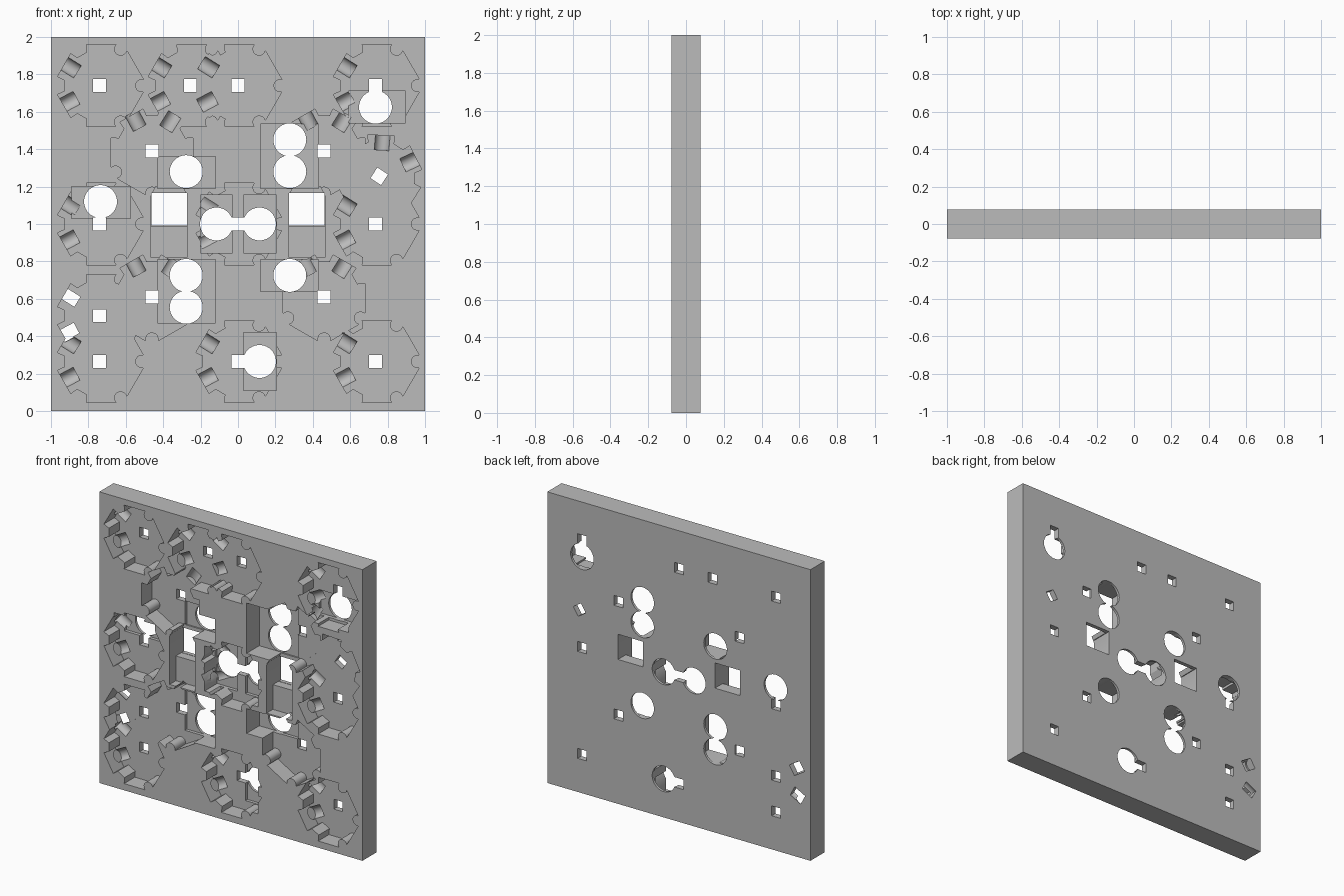
import bpy, bmesh
from math import radians, cos, sin, pi
from mathutils import Matrix, Vector

cube = bpy.data.objects.get("Cube")
if cube:
    bpy.data.objects.remove(cube, do_unlink=True)

HALF = 0.0775            # half the plate thickness
FLOOR = 0.037            # floor of the gear pockets
BOX_FLOOR = 0.06         # floor of the box pockets
OUT = 0.1                # clear of either face

grey = bpy.data.materials.new("plate grey")
grey.use_nodes = True
grey.diffuse_color = (0.5, 0.5, 0.5, 1)
grey.node_tree.nodes["Principled BSDF"].inputs["Base Color"].default_value = (0.5, 0.5, 0.5, 1)


def prism(name, points, y0, y1, matrix=None):
    """Extrude an x-z outline from y0 to y1."""
    bm = bmesh.new()
    face = bm.faces.new([bm.verts.new((x, y0, z)) for x, z in points])
    new = bmesh.ops.extrude_face_region(bm, geom=[face])["geom"]
    bmesh.ops.translate(bm, vec=(0, y1 - y0, 0),
                        verts=[v for v in new if isinstance(v, bmesh.types.BMVert)])
    bmesh.ops.recalc_face_normals(bm, faces=bm.faces)
    if matrix:
        bm.transform(matrix)
    mesh = bpy.data.meshes.new(name)
    bm.to_mesh(mesh)
    bm.free()
    obj = bpy.data.objects.new(name, mesh)
    bpy.context.collection.objects.link(obj)
    return obj


def rect(x0, x1, z0, z1):
    return [(x0, z0), (x1, z0), (x1, z1), (x0, z1)]


def disc(x, z, r, n=40):
    return [(x + r * cos(2 * pi * i / n), z + r * sin(2 * pi * i / n)) for i in range(n)]


def gear_outline():
    """Hexagon with round bites on the right corners, flared bites on the left."""
    pts = []
    for k in range(6):
        a = k * pi / 3
        if k in (0, 1, 5):
            for i in range(13):
                t = a - radians(75 + 210 * i / 12)
                pts.append((0.225 * cos(a) + 0.035 * cos(t), 0.225 * sin(a) + 0.035 * sin(t)))
        else:
            for r, s in ((0.225, -0.048), (0.187, -0.03), (0.187, 0.03), (0.225, 0.048)):
                pts.append((r * cos(a) - s * sin(a), r * sin(a) + s * cos(a)))
    return pts


plate = prism("plate", rect(-1, 1, 0, 2), -HALF, HALF)
plate.data.materials.append(grey)
cutters = []

# gear pockets: centre x, z, turn in degrees, extra depth of the curved dents
gears = [(-0.74, 1.74, 0, 0), (-0.255, 1.74, 0, 0), (0, 1.74, 0, 0), (0.735, 1.74, 0, 0),
         (-0.46, 1.39, -90, 0), (0.46, 1.39, -90, 0), (0.755, 1.255, -123, 0),
         (-0.74, 1, 0, 0), (0, 1, 0, 0), (0.735, 1, 0, 0),
         (-0.46, 0.61, -90, 0), (0.46, 0.61, -90, 0), (-0.74, 0.51, 0, 0.03),
         (-0.74, 0.265, 0, 0), (0, 0.265, 0, 0), (0.735, 0.265, 0, 0)]
for i, (x, z, turn, extra) in enumerate(gears):
    place = Matrix.Translation((x, 0, z)) @ Matrix.Rotation(radians(-turn), 4, 'Y')
    floor = FLOOR + 0.0001 * i
    cutters.append(prism("gear_pocket_cutter", gear_outline(), -OUT, floor, place))
    cutters.append(prism("axle_hole_cutter", rect(-0.034, 0.034, -0.034, 0.034), -OUT, OUT, place))
    # curved dents lying along two spokes
    for angle in (148, 208):
        spoke = place @ Matrix.Rotation(radians(-angle), 4, 'Y') @ Matrix.Translation((0.185, floor - 0.006 + extra, 0))
        lie = spoke @ Matrix.Rotation(pi / 2, 4, 'Z')
        cutters.append(prism("dent_cutter", disc(0, 0, 0.04, 24), -0.045, 0.045, lie))

# box pockets
boxes = [(-0.89, -0.575, 1.03, 1.2), (-0.43, -0.12, 1.19, 1.36), (0.12, 0.43, 1.19, 1.535),
         (0.59, 0.895, 1.54, 1.71), (-0.2, -0.03, 0.845, 1.155), (0.03, 0.205, 0.845, 1.155),
         (-0.43, -0.12, 0.47, 0.81), (0.12, 0.43, 0.64, 0.81), (0.03, 0.205, 0.11, 0.42)]
for b in boxes:
    cutters.append(prism("box_pocket_cutter", rect(*b), -OUT, BOX_FLOOR))

# round through holes
holes = [(-0.735, 1.12), (-0.277, 1.28), (0.277, 1.45), (0.277, 1.28), (0.735, 1.625),
         (-0.115, 1), (0.115, 1), (-0.277, 0.725), (-0.277, 0.555), (0.277, 0.725), (0.115, 0.265)]
for x, z in holes:
    cutters.append(prism("round_hole_cutter", disc(x, z, 0.088), -OUT, OUT))

# two tall slots: shallow lower step, arched upper bay and a window through the back
for s in (-1, 1):
    def flip(pts):
        return [(s * x, z) for x, z in pts]
    cutters.append(prism("slot_step_cutter", flip(rect(0.272, 0.465, 0.82, 1)), -OUT, -0.01))
    arch = [(0.272, 0.99), (0.465, 0.99), (0.465, 1.15), (0.44, 1.2), (0.297, 1.2), (0.272, 1.15)]
    cutters.append(prism("slot_bay_cutter", flip(arch), -OUT, 0.05))
    cutters.append(prism("slot_window_cutter", flip(rect(0.274, 0.463, 0.992, 1.165)), -OUT, OUT))

for c in cutters:
    c.hide_render = True
    mod = plate.modifiers.new("cut", 'BOOLEAN')
    mod.operation = 'DIFFERENCE'
    mod.solver = 'EXACT'
    mod.object = c

# bake the cuts and drop the cutters
bpy.context.view_layer.update()
baked = bpy.data.meshes.new_from_object(plate.evaluated_get(bpy.context.evaluated_depsgraph_get()))
plate.modifiers.clear()
plate.data = baked
plate.data.materials.clear()
plate.data.materials.append(grey)
for p in plate.data.polygons:
    p.material_index = 0
for c in cutters:
    bpy.data.objects.remove(c, do_unlink=True)

bpy.context.view_layer.objects.active = plate
plate.select_set(True)
bpy.ops.object.shade_smooth_by_angle(angle=radians(30))
